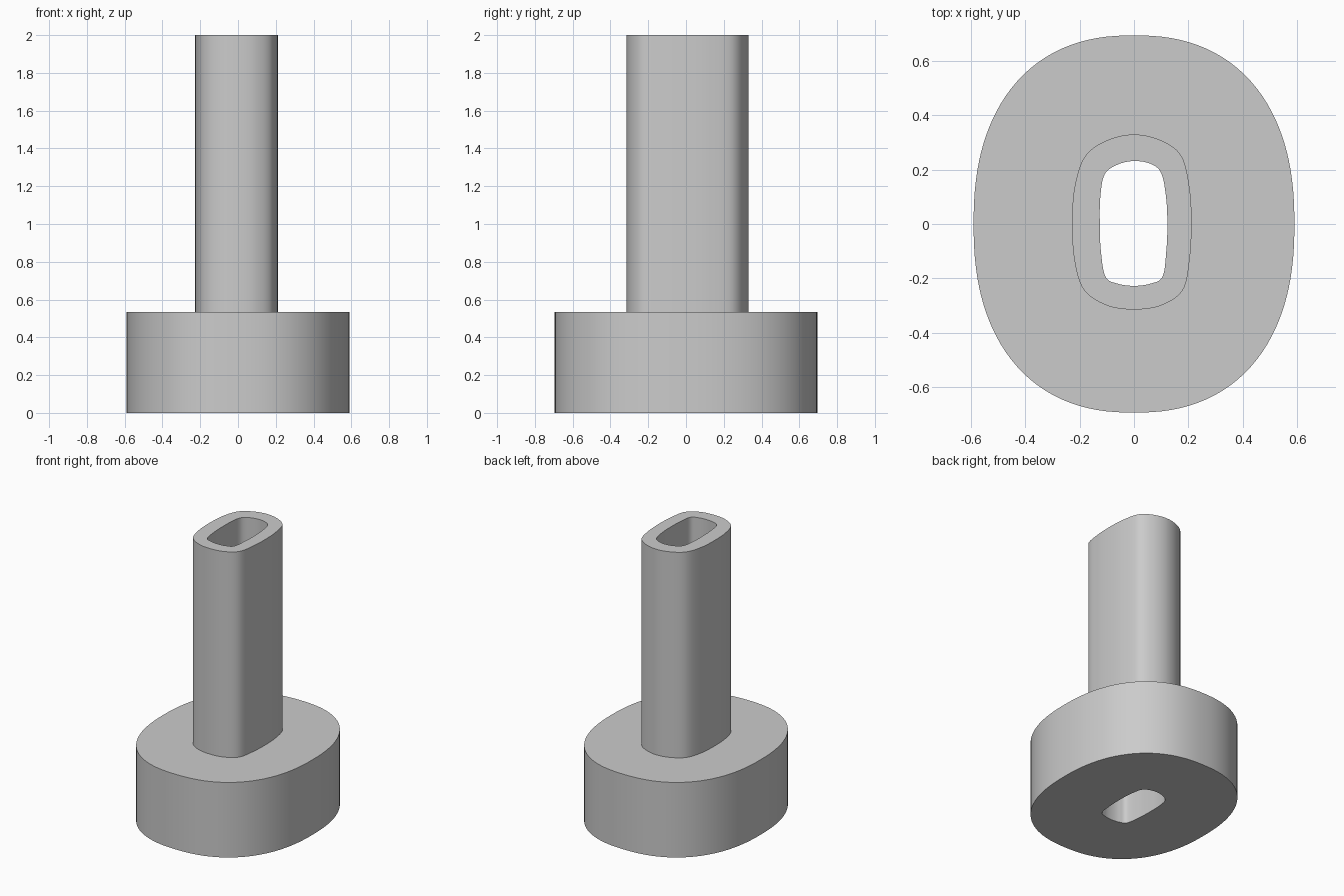
import bpy, bmesh, math
from mathutils import Vector

cube = bpy.data.objects.get("Cube")
if cube:
    bpy.data.objects.remove(cube, do_unlink=True)

STEPS = 8
BASE_TOP, POST_TOP = 0.535, 2.0


def smooth_loop(points):
    """Closed smooth curve through the given points."""
    pts = [Vector(p) for p in points]
    n = len(pts)
    loop = []
    for i in range(n):
        a, b, c, d = (pts[(i + k) % n] for k in (-1, 0, 1, 2))
        for s in range(STEPS):
            t = s / STEPS
            loop.append(0.5 * (2 * b + (c - a) * t + (2 * a - 5 * b + 4 * c - d) * t ** 2
                               + (3 * b - a - 3 * c + d) * t ** 3))
    return loop


def rounded_oval(rx, ry, power, count):
    """Oval with slightly squared shoulders."""
    loop = []
    for i in range(count):
        ang = math.tau * i / count
        c, s = math.cos(ang), math.sin(ang)
        r = (abs(c / rx) ** power + abs(s / ry) ** power) ** (-1 / power)
        loop.append(Vector((r * c, r * s)))
    return loop


# Cross-sections, anticlockwise from the left side
post = smooth_loop([
    (.212, 0), (.205, .13), (.175, .25), (.1, .308), (0, .33), (-.1, .308),
    (-.18, .25), (-.218, .14), (-.228, .01), (-.22, -.13), (-.185, -.242),
    (-.1, -.3), (0, -.315), (.1, -.3), (.18, -.243), (.205, -.13)])
bore = smooth_loop([
    (.123, 0), (.118, .1), (.1, .188), (.06, .222), (0, .232), (-.06, .219),
    (-.108, .183), (-.124, .1), (-.126, 0), (-.122, -.1), (-.105, -.194),
    (-.06, -.22), (0, -.228), (.06, -.22), (.105, -.194), (.119, -.1)])
base = rounded_oval(.591, .695, 2.33, len(post))

# Watertight body: up the base and post, over the rim, down the through-bore
bm = bmesh.new()
rings = [[bm.verts.new((p.x, p.y, z)) for p in loop] for loop, z in (
    (base, 0), (base, BASE_TOP), (post, BASE_TOP),
    (post, POST_TOP), (bore, POST_TOP), (bore, 0))]
for lower, upper in zip(rings, rings[1:] + rings[:1]):
    for i in range(len(lower)):
        j = (i + 1) % len(lower)
        bm.faces.new((lower[i], lower[j], upper[j], upper[i]))
bmesh.ops.recalc_face_normals(bm, faces=bm.faces)
mesh = bpy.data.meshes.new("hollow_post_on_base")
bm.to_mesh(mesh)
bm.free()

body = bpy.data.objects.new("hollow_post_on_base", mesh)
bpy.context.collection.objects.link(body)

# Plain grey
grey = bpy.data.materials.new("plain_grey")
grey.use_nodes = True
colour = (0.6, 0.6, 0.6, 1)
grey.diffuse_color = colour
grey.node_tree.nodes["Principled BSDF"].inputs["Base Color"].default_value = colour
mesh.materials.append(grey)

# Smooth walls, sharp rims
bpy.ops.object.select_all(action='DESELECT')
body.select_set(True)
bpy.context.view_layer.objects.active = body
bpy.ops.object.shade_smooth_by_angle(angle=math.radians(30))
